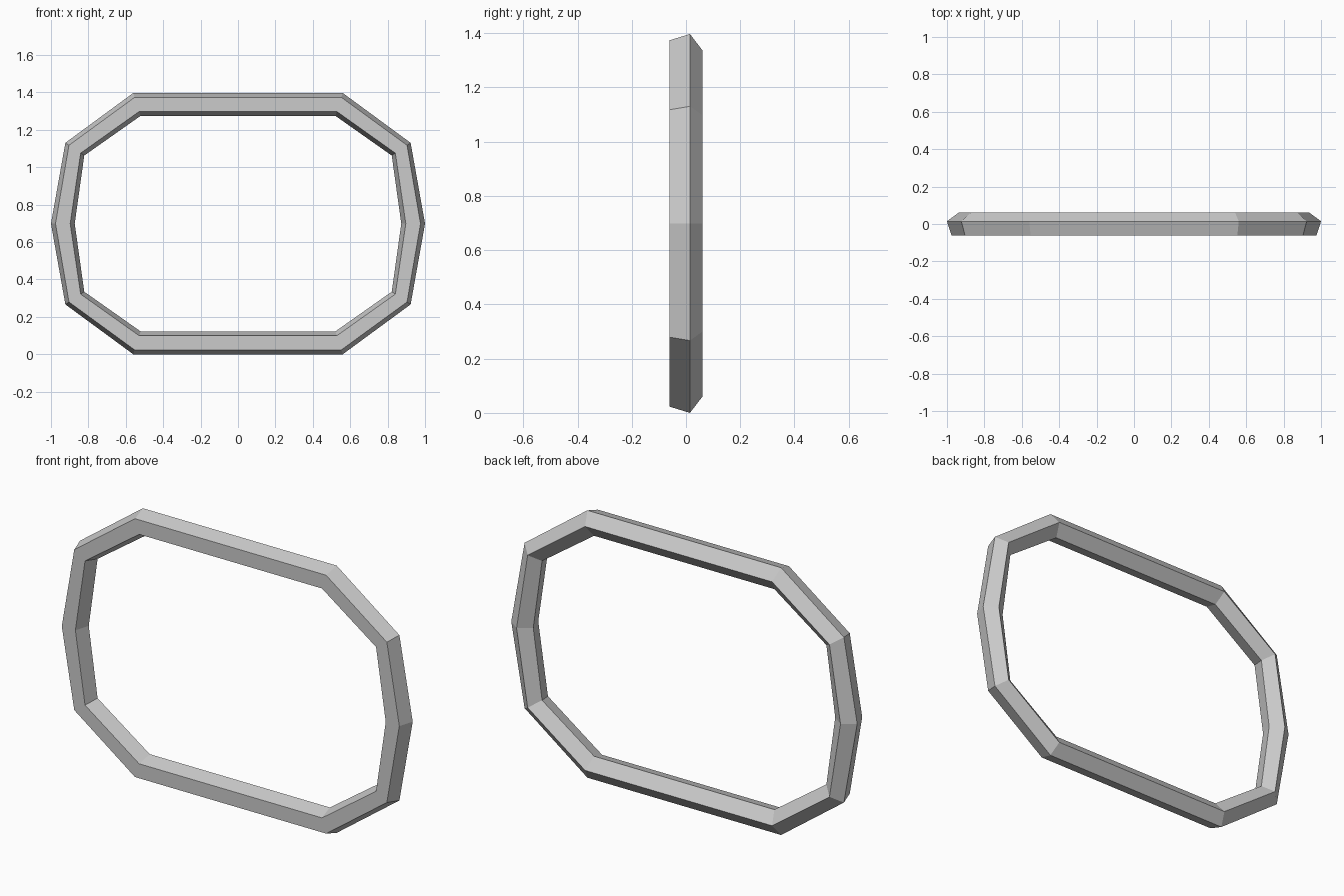
import bpy, bmesh

if "Cube" in bpy.data.objects:
    bpy.data.objects.remove(bpy.data.objects["Cube"])

MID = 0.6985
# (outer x, outer z), (inner x, inner z) relative to ring centre, one quadrant
tip = ((1.0, 0.0), (0.873, 0.0))
shoulder = ((0.923, 0.432), (0.822, 0.364))
corner = ((0.56, MID), (0.521, 0.576))


def flip(station, sx, sz):
    return tuple((x * sx, z * sz) for x, z in station)


# Ten stations around the ring
stations = [tip, shoulder, corner,
            flip(corner, -1, 1), flip(shoulder, -1, 1), flip(tip, -1, 1),
            flip(shoulder, -1, -1), flip(corner, -1, -1),
            flip(corner, 1, -1), flip(shoulder, 1, -1)]

# Pentagon section: (0 = inner .. 1 = outer, y)
section = [(1.0, 0.0145), (0.5, 0.0615), (0.0, 0.0145),
           (0.191, -0.0615), (0.809, -0.0615)]

bm = bmesh.new()
rings = []
for (ox, oz), (ix, iz) in stations:
    rings.append([bm.verts.new((ix + (ox - ix) * t, y, MID + iz + (oz - iz) * t))
                  for t, y in section])

# Skin neighbouring sections
for i, a in enumerate(rings):
    b = rings[(i + 1) % len(rings)]
    for j in range(5):
        k = (j + 1) % 5
        bm.faces.new((a[j], a[k], b[k], b[j]))
bmesh.ops.recalc_face_normals(bm, faces=bm.faces)

mesh = bpy.data.meshes.new("ring_frame")
bm.to_mesh(mesh)
bm.free()
frame = bpy.data.objects.new("ring_frame", mesh)
bpy.context.collection.objects.link(frame)
